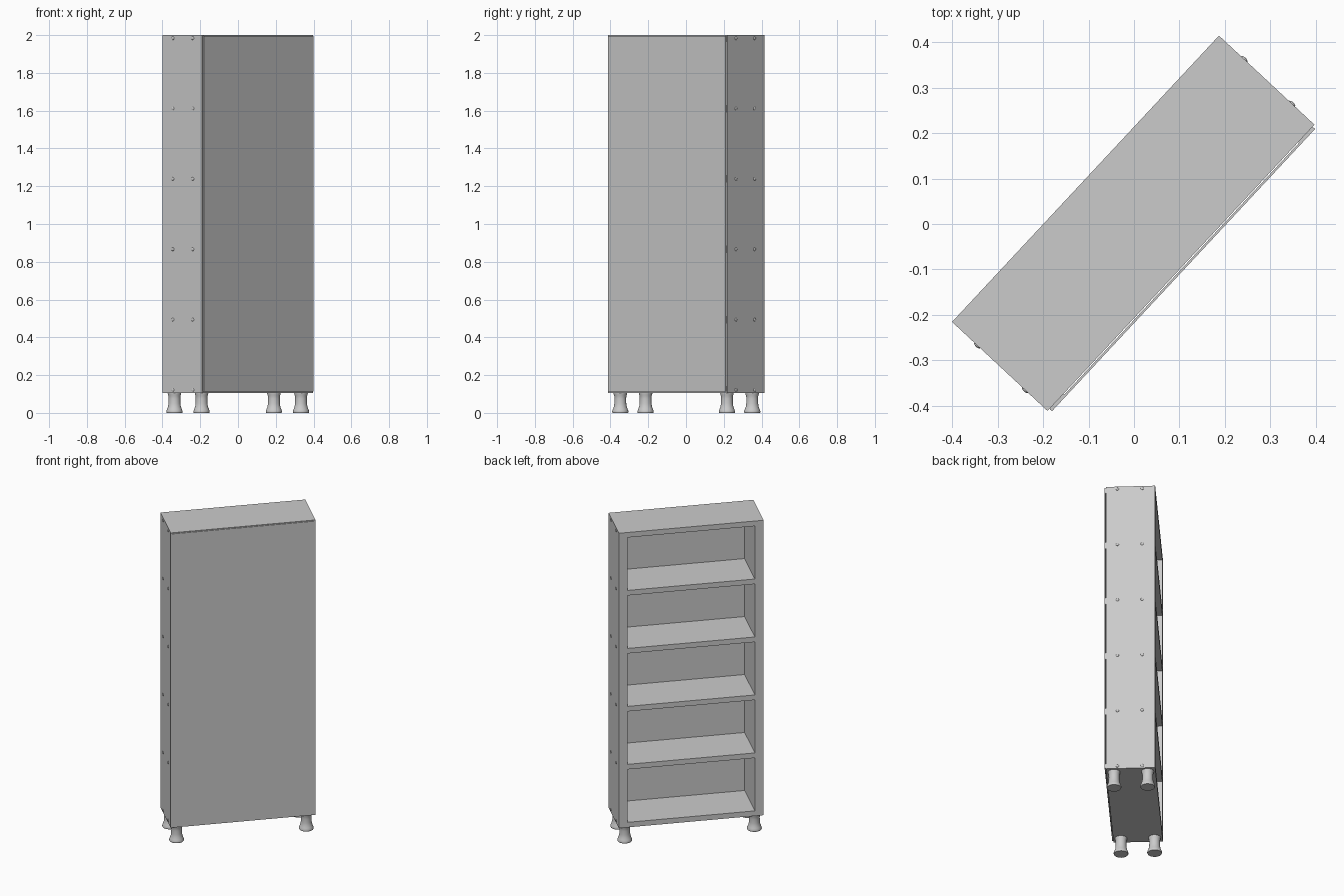
import bpy, bmesh, math
from mathutils import Matrix, Vector

if "Cube" in bpy.data.objects:
    bpy.data.objects.remove(bpy.data.objects["Cube"])

ROT = Matrix.Rotation(math.radians(47), 4, 'Z')   # whole bookcase stands turned
HW, BACK, FRONT = 0.431, 0.146, -0.1415           # half width, open side, panel side
BOT, TOP = 0.105, 2.0
SIDE_T, BOARD_T = 0.052, 0.0325
PITCH = (TOP - BOT - BOARD_T) / 5
LEVELS = [BOT + BOARD_T / 2 + i * PITCH for i in range(6)]


def finish(name, bm, smooth=False):
    bmesh.ops.recalc_face_normals(bm, faces=bm.faces)
    me = bpy.data.meshes.new(name)
    bm.to_mesh(me)
    bm.free()
    ob = bpy.data.objects.new(name, me)
    bpy.context.collection.objects.link(ob)
    ob.matrix_world = ROT @ ob.matrix_world
    if smooth:
        bpy.ops.object.select_all(action='DESELECT')
        ob.select_set(True)
        bpy.context.view_layer.objects.active = ob
        bpy.ops.object.shade_smooth_by_angle(angle=math.radians(35))
    return ob


def box(name, x0, x1, y0, y1, z0, z1):
    bm = bmesh.new()
    size = Vector((x1 - x0, y1 - y0, z1 - z0))
    mid = Vector((x0 + x1, y0 + y1, z0 + z1)) / 2
    bmesh.ops.create_cube(bm, size=1, matrix=Matrix.Translation(mid) @ Matrix.Diagonal((*size, 1)))
    return finish(name, bm)


def lathe(name, profile, x, y, steps=32):
    bm = bmesh.new()
    vs = [bm.verts.new((r, 0, z)) for r, z in profile]
    es = [bm.edges.new(p) for p in zip(vs, vs[1:])]
    bmesh.ops.spin(bm, geom=vs + es, cent=(0, 0, 0), axis=(0, 0, 1),
                   angle=math.tau, steps=steps, use_duplicate=False)
    bmesh.ops.remove_doubles(bm, verts=bm.verts, dist=1e-5)
    bmesh.ops.translate(bm, verts=bm.verts, vec=(x, y, 0))
    return finish(name, bm, True)


# side boards
inner = HW - SIDE_T
box("left_side", -HW, -inner, FRONT, BACK, BOT, TOP)
box("right_side", inner, HW, FRONT, BACK, BOT, TOP)

# bottom, shelves and top, fitted between the sides
for i, z in enumerate(LEVELS):
    name = "bottom_board" if i == 0 else "top_board" if i == 5 else f"shelf_{i}"
    box(name, -inner, inner, FRONT, BACK, z - BOARD_T / 2, z + BOARD_T / 2)

# thin cover panel, held off the frame by small spacers
PANEL_W = 0.425
box("cover_panel", -PANEL_W, PANEL_W, -0.149, -0.144, 0.112, 1.996)
for s in (-1, 1):
    for i, z in enumerate(LEVELS):
        x = sorted((s * inner, s * 0.424))
        lo, hi = max(z - 0.02, 0.113), min(z + 0.02, 1.995)
        box(f"panel_spacer_{i}", *x, -0.144, FRONT, lo, hi)

# domed screw heads on both sides at every board
for s in (-1, 1):
    for y in (0.07, -0.074):
        for z in LEVELS:
            bm = bmesh.new()
            bmesh.ops.create_uvsphere(bm, u_segments=16, v_segments=8, radius=1,
                                      matrix=Matrix.Translation((s * HW, y, z))
                                      @ Matrix.Diagonal((0.004, 0.009, 0.009, 1)))
            finish("screw_head", bm, True)

# turned feet
FOOT = [(0, 0), (0.041, 0), (0.043, 0.004), (0.043, 0.009), (0.039, 0.02), (0.034, 0.033),
        (0.0315, 0.05), (0.031, 0.075), (0.032, 0.09), (0.035, 0.098), (0.036, BOT), (0, BOT)]
for x in (-0.386, 0.386):
    for y in (-0.096, 0.1):
        lathe("foot", FOOT, x, y)
